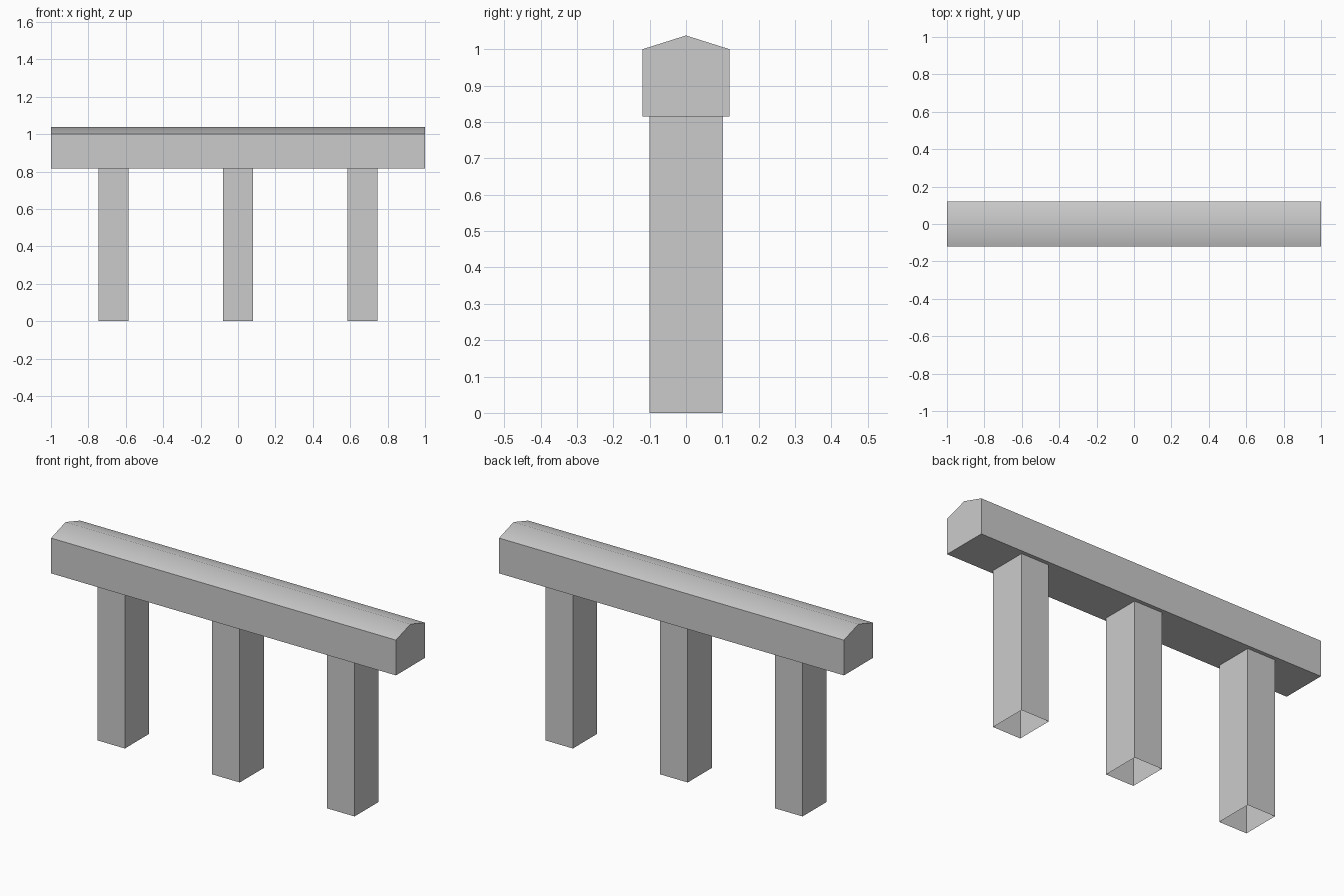
import bpy, bmesh, math

if "Cube" in bpy.data.objects:
    bpy.data.objects.remove(bpy.data.objects["Cube"])

grey = bpy.data.materials.new("light_grey")
grey.diffuse_color = (0.6, 0.6, 0.6, 1)
grey.use_nodes = True
grey.node_tree.nodes["Principled BSDF"].inputs["Base Color"].default_value = grey.diffuse_color


def extruded(name, profile, axis, start, end, capped):
    """Sweep a closed 2D profile along x (profile is y,z) or z (profile is x,y)."""
    bm = bmesh.new()

    def place(p, t):
        return (t, *p) if axis == "x" else (*p, t)

    a = [bm.verts.new(place(p, start)) for p in profile]
    b = [bm.verts.new(place(p, end)) for p in profile]
    n = len(profile)
    for i in range(n):
        j = (i + 1) % n
        bm.faces.new((a[i], a[j], b[j], b[i]))
    if capped:
        bm.faces.new(a[::-1])
        bm.faces.new(b)
    mesh = bpy.data.meshes.new(name)
    bm.to_mesh(mesh)
    bm.free()
    mesh.materials.append(grey)
    ob = bpy.data.objects.new(name, mesh)
    bpy.context.collection.objects.link(ob)
    return ob


# Top rail with a low ridged top, softly shaded across the ridge
rail = extruded("top_rail",
                [(-0.12, 0.815), (0.12, 0.815), (0.12, 1.0), (0, 1.038), (-0.12, 1.0)],
                "x", -1, 1, True)
bpy.context.view_layer.objects.active = rail
rail.select_set(True)
bpy.ops.object.shade_smooth_by_angle(angle=math.radians(45))

# Three posts, open at the foot
for label, x in (("left", -0.666), ("middle", 0), ("right", 0.666)):
    extruded(label + "_post",
             [(x - 0.08, -0.1), (x + 0.08, -0.1), (x + 0.08, 0.1), (x - 0.08, 0.1)],
             "z", 0, 0.815, False)
